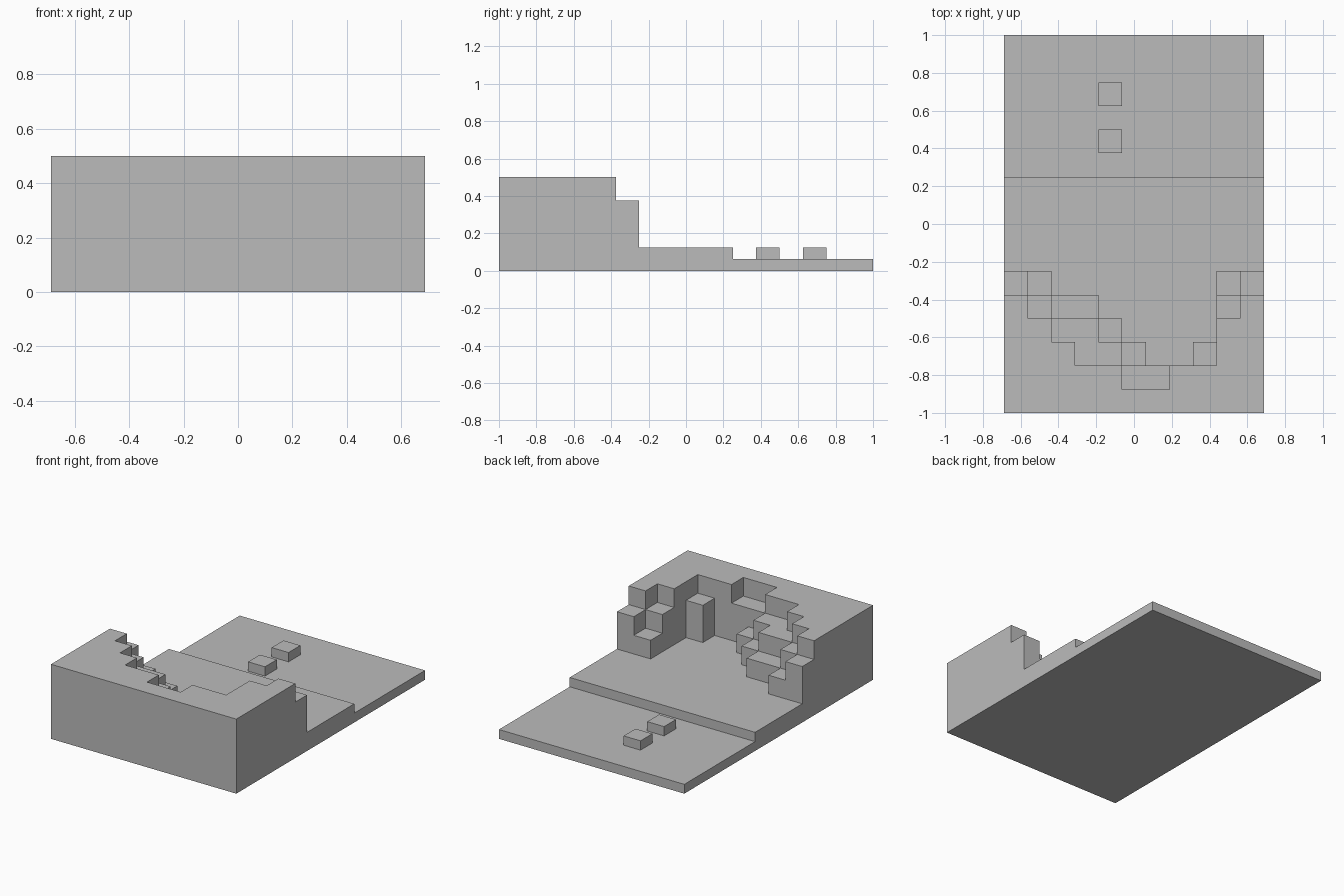
import bpy
import bmesh

# Default object
default_cube = bpy.data.objects.get("Cube")
if default_cube:
    bpy.data.objects.remove(default_cube, do_unlink=True)

CELL = 0.125          # size of one block
COLS, ROWS = 11, 16   # footprint in blocks
FLOOR = 1             # height of the raised floor in blocks
TOP = 4               # height of the cliff in blocks

# Single stone colour
stone = bpy.data.materials.new("stone_grey")
stone.use_nodes = True
GREY = (0.5, 0.5, 0.5, 1.0)
stone.diffuse_color = GREY
stone.node_tree.nodes["Principled BSDF"].inputs["Base Color"].default_value = GREY


def to_world(col, row, level):
    return ((col - COLS / 2) * CELL, (row - ROWS / 2) * CELL, level * CELL)


def extrude_outline(name, points, offset):
    """Fill an outline given in block units and extrude it by an offset."""
    bm = bmesh.new()
    face = bm.faces.new([bm.verts.new(to_world(*p)) for p in points])
    result = bmesh.ops.extrude_face_region(bm, geom=[face], use_keep_orig=True)
    moved = [v for v in result["geom"] if isinstance(v, bmesh.types.BMVert)]
    bmesh.ops.translate(bm, verts=moved, vec=[d * CELL for d in offset])
    bmesh.ops.recalc_face_normals(bm, faces=bm.faces)
    mesh = bpy.data.meshes.new(name)
    bm.to_mesh(mesh)
    bm.free()
    mesh.materials.append(stone)
    obj = bpy.data.objects.new(name, mesh)
    bpy.context.collection.objects.link(obj)
    return obj


def block(name, col, row, bottom, top, width=1):
    """Block-aligned box, one row deep."""
    base = [(col, row, bottom), (col + width, row, bottom),
            (col + width, row + 1, bottom), (col, row + 1, bottom)]
    return extrude_outline(name, base, (0, 0, top - bottom))


# Ground: stepped side profile swept across the width
profile = [(0, 0), (ROWS, 0), (ROWS, 0.5), (10, 0.5), (10, FLOOR), (0, FLOOR)]
extrude_outline("ground", [(0, y, z) for y, z in profile], (COLS, 0, 0))

# Cliff: plateau whose back edge follows a depth for each column
depths = [5, 4, 3, 2, 2, 1, 1, 2, 2, 4, 5]
outline = [(COLS, 0, FLOOR), (0, 0, FLOOR)]
for col, depth in enumerate(depths):
    for corner in ((col, depth, FLOOR), (col + 1, depth, FLOOR)):
        if len(outline) > 3 and outline[-1][1] == outline[-2][1] == depth:
            outline.pop()
        if corner != outline[-1]:
            outline.append(corner)
extrude_outline("cliff", outline, (0, 0, TOP - FLOOR))

# Ledges stepping down from the cliff: column, row, height, width
ledges = {
    "right_end_ledge": (0, 5, 3, 1),
    "right_low_step": (1, 5, 2, 1),
    "right_high_step": (1, 4, 3, 1),
    "right_low_ledge": (2, 4, 2, 2),
    "right_high_ledge": (2, 3, 3, 2),
    "inner_high_ledge": (3, 2, 3, 2),
    "inner_low_step": (4, 3, 2, 1),
    "middle_low_step": (5, 2, 2, 1),
    "middle_high_ledge": (5, 1, 3, 2),
    "corner_pillar": (8, 2, 3, 1),
    "left_high_step": (9, 4, 3, 1),
    "left_low_step": (9, 5, 2, 1),
    "left_end_ledge": (10, 5, 3, 1),
}
for name, (col, row, height, width) in ledges.items():
    block(name, col, row, FLOOR, height, width)

# Two loose stones on the lower ground
for name, row in (("near_stone", 11), ("far_stone", 13)):
    block(name, 4, row, 0.5, FLOOR)
